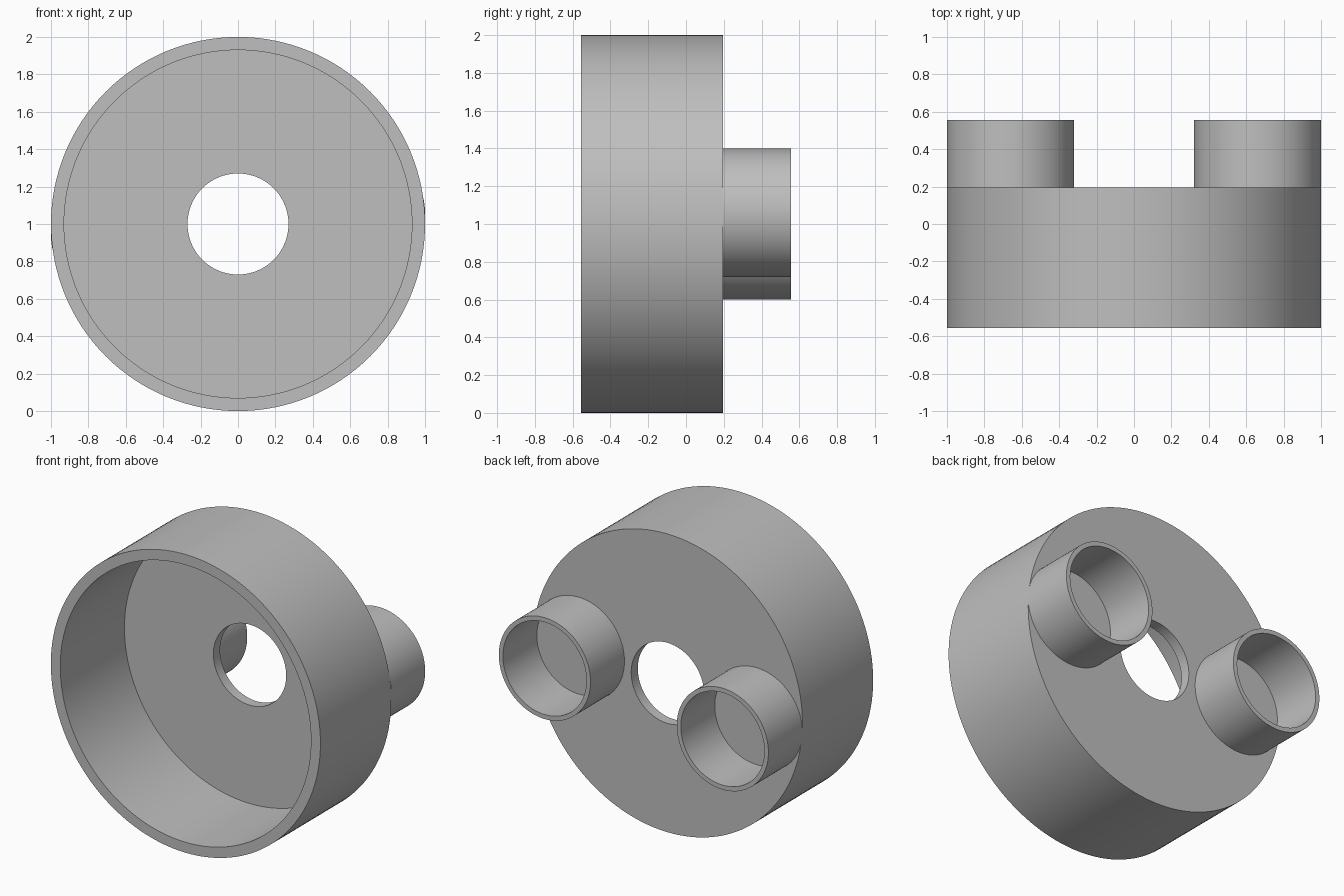
import bpy
from math import cos, sin, pi, radians

default_cube = bpy.data.objects.get("Cube")
if default_cube:
    bpy.data.objects.remove(default_cube, do_unlink=True)

grey = bpy.data.materials.new("plain grey")
grey.use_nodes = True
grey.diffuse_color = (0.52, 0.52, 0.52, 1)
grey.node_tree.nodes["Principled BSDF"].inputs["Base Color"].default_value = grey.diffuse_color

SEGMENTS = 128
FRONT, PLATE_BACK, TUBE_BACK = -0.555, 0.195, 0.555
WALL = 0.07


def lathe(name, profile, x, z):
    """Revolve a closed (radius, y) profile about an axis along y."""
    n = len(profile)
    verts = []
    for s in range(SEGMENTS):
        a = 2 * pi * s / SEGMENTS
        verts += [(x + r * cos(a), y, z + r * sin(a)) for r, y in profile]
    faces = []
    for s in range(SEGMENTS):
        here, there = s * n, (s + 1) % SEGMENTS * n
        for i in range(n):
            j = (i + 1) % n
            faces.append((here + i, here + j, there + j, there + i))
    mesh = bpy.data.meshes.new(name)
    mesh.from_pydata(verts, [], faces)
    mesh.materials.append(grey)
    obj = bpy.data.objects.new(name, mesh)
    bpy.context.collection.objects.link(obj)
    bpy.ops.object.select_all(action="DESELECT")
    obj.select_set(True)
    bpy.context.view_layer.objects.active = obj
    bpy.ops.object.mode_set(mode="EDIT")
    bpy.ops.mesh.select_all(action="SELECT")
    bpy.ops.mesh.normals_make_consistent(inside=False)
    bpy.ops.object.mode_set(mode="OBJECT")
    bpy.ops.object.shade_smooth_by_angle(angle=radians(30))
    return obj


# Open cup with a round hole through its back plate
floor = PLATE_BACK - WALL
lathe("cup_housing", [(1, FRONT), (1, PLATE_BACK), (0.27, PLATE_BACK),
                      (0.27, floor), (1 - WALL, floor), (1 - WALL, FRONT)], 0, 1)

# Two short tubes on the back, placed half a turn apart
for name, side in (("left_tube", 1), ("right_tube", -1)):
    lathe(name, [(0.34, PLATE_BACK), (0.34, TUBE_BACK),
                 (0.31, TUBE_BACK), (0.31, PLATE_BACK)],
          side * 0.66, 1 + side * 0.06)
